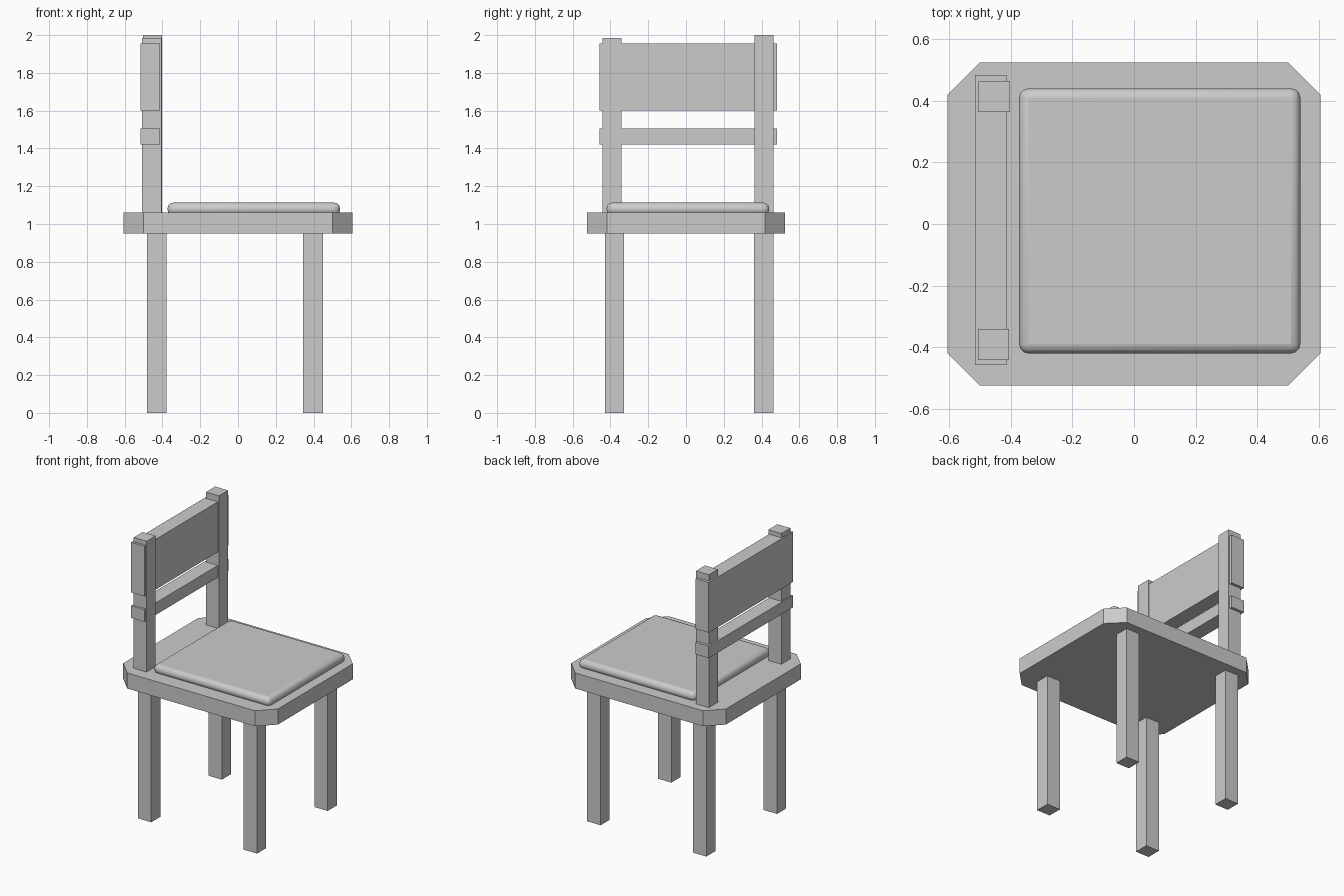
import bpy, bmesh

if "Cube" in bpy.data.objects:
    bpy.data.objects.remove(bpy.data.objects["Cube"])


def prism(name, outline, z0, z1):
    """Extrude a flat outline from z0 up to z1."""
    bm = bmesh.new()
    face = bm.faces.new([bm.verts.new((x, y, z0)) for x, y in outline])
    top = bmesh.ops.extrude_face_region(bm, geom=[face])["geom"]
    for v in top:
        if isinstance(v, bmesh.types.BMVert):
            v.co.z = z1
    bmesh.ops.recalc_face_normals(bm, faces=bm.faces)
    mesh = bpy.data.meshes.new(name)
    bm.to_mesh(mesh)
    bm.free()
    obj = bpy.data.objects.new(name, mesh)
    bpy.context.collection.objects.link(obj)
    return obj


def box(name, x0, x1, y0, y1, z0, z1):
    return prism(name, [(x0, y0), (x1, y0), (x1, y1), (x0, y1)], z0, z1)


# Seat slab with clipped corners
X, Y, C = 0.605, 0.524, 0.105
prism("seat", [(X - C, -Y), (X, C - Y), (X, Y - C), (X - C, Y),
               (C - X, Y), (-X, Y - C), (-X, C - Y), (C - X, -Y)], 0.95, 1.06)

# Rounded cushion
cushion = box("cushion", -0.373, 0.54, -0.42, 0.44, 1.045, 1.113)
bevel = cushion.modifiers.new("round", "BEVEL")
bevel.width = 0.03
bevel.segments = 3
bpy.context.view_layer.objects.active = cushion
cushion.select_set(True)
bpy.ops.object.shade_smooth_by_angle()

# Legs
for xs, x in (("back", -0.483), ("front", 0.345)):
    for ys, y in (("right", -0.43), ("left", 0.36)):
        box(f"{xs}_{ys}_leg", x, x + 0.105, y, y + 0.102, 0, 0.95)

# Back posts
box("right_post", -0.507, -0.406, -0.442, -0.341, 1.06, 1.985)
box("left_post", -0.504, -0.403, 0.363, 0.464, 1.06, 2.0)

# Back slats
for name, z0, z1 in (("upper_slat", 1.6, 1.955), ("lower_slat", 1.42, 1.505)):
    box(name, -0.516, -0.412, -0.458, 0.483, z0, z1)
